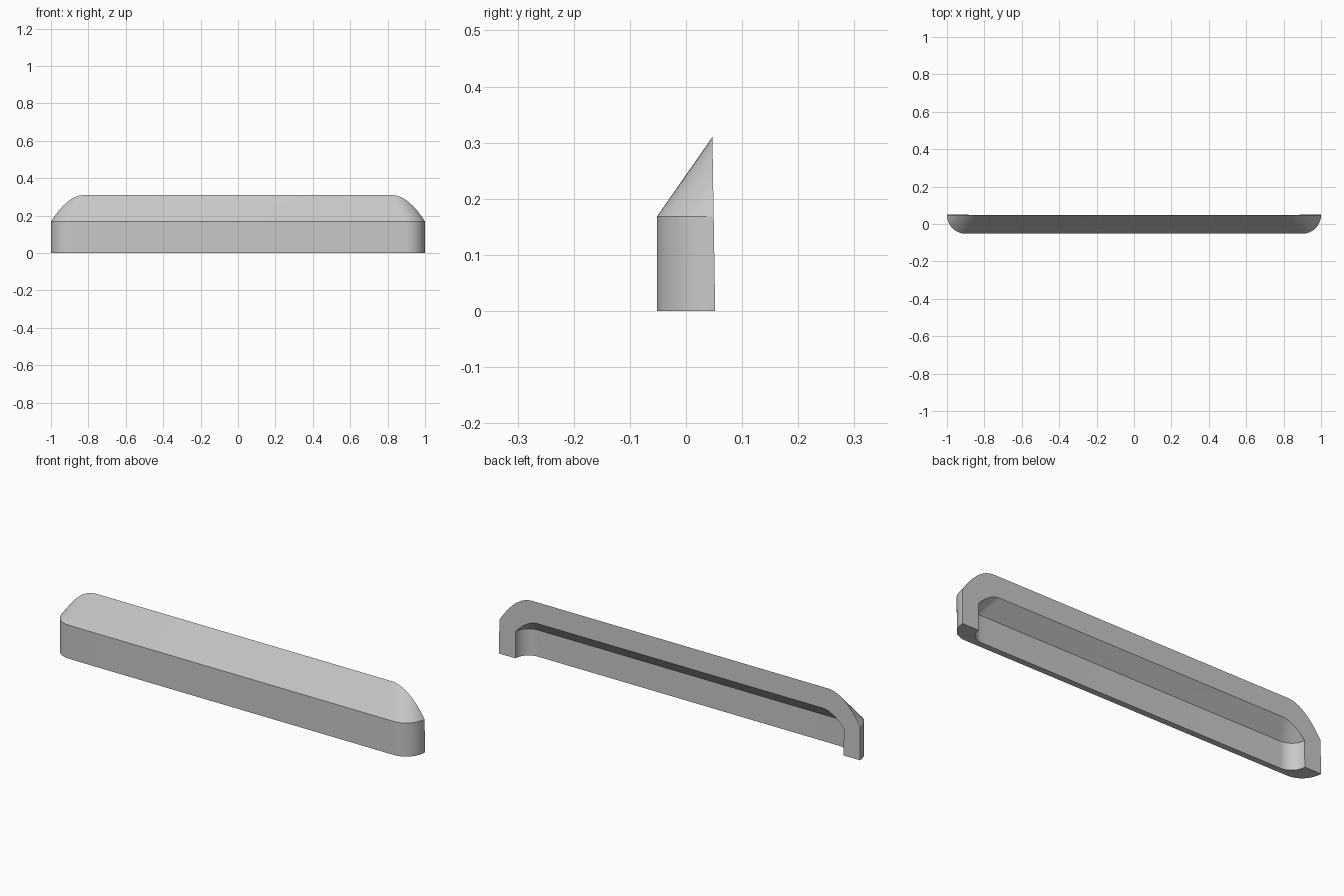
import bpy
import math

cube = bpy.data.objects.get("Cube")
if cube:
    bpy.data.objects.remove(cube, do_unlink=True)

STEPS = 14


def back_y(z):
    """Slightly leaning open back plane."""
    return 0.052 - 0.016 * z


def half_stations(end_x, corner_x, front_y, eave, top_x, top):
    """Bottom, eave and rim points from one end round the corner to the front."""
    rows = []
    for i in range(STEPS + 1):
        s = i / STEPS
        t = s * math.pi / 2
        x = corner_x + (end_x - corner_x) * math.cos(t)
        wall = [(x, back_y(z) - (back_y(z) - front_y) * math.sin(t), z)
                for z in (0, eave)]
        rim_z = top - (top - eave) * (1 - s) ** 2
        rim = (end_x + (top_x - end_x) * s, back_y(rim_z), rim_z)
        rows.append(wall + [rim])
    return rows


def skin(**shape):
    """Mirror the half so the skin runs from end to end."""
    half = half_stations(**shape)
    other = [[(-x, y, z) for x, y, z in row] for row in reversed(half)]
    return half + other


# Outer skin and recessed inner skin
outer = skin(end_x=1.0, corner_x=0.9, front_y=-0.052, eave=0.168, top_x=0.82, top=0.31)
inner = skin(end_x=0.91, corner_x=0.835, front_y=-0.022, eave=0.133, top_x=0.785, top=0.205)

verts, faces = [], []
for a, b in zip(outer, inner):
    verts += a + b

# Each station is a closed loop: outer bottom, eave, rim, then inner rim, eave, bottom
loop = (0, 1, 2, 5, 4, 3)
count = len(outer)
for i in range(count - 1):
    p, q = i * 6, (i + 1) * 6
    for k in range(6):
        m, n = loop[k], loop[(k + 1) % 6]
        faces.append((p + m, q + m, q + n, p + n))

# Close the two ends of the back rim
for i in (0, count - 1):
    faces.append([i * 6 + k for k in (0, 1, 4, 3)])

mesh = bpy.data.meshes.new("hollow_cover")
mesh.from_pydata(verts, [], faces)
cover = bpy.data.objects.new("hollow_cover", mesh)
bpy.context.collection.objects.link(cover)

# Weld coincident end points and make the normals face outward
bpy.context.view_layer.objects.active = cover
cover.select_set(True)
bpy.ops.object.mode_set(mode='EDIT')
bpy.ops.mesh.select_all(action='SELECT')
bpy.ops.mesh.remove_doubles(threshold=0.0001)
bpy.ops.mesh.normals_make_consistent(inside=False)
bpy.ops.object.mode_set(mode='OBJECT')
bpy.ops.object.shade_smooth_by_angle(angle=math.radians(25))

# Single grey finish
grey = bpy.data.materials.new("plain_grey")
grey.use_nodes = True
colour = (0.58, 0.58, 0.58, 1)
grey.diffuse_color = colour
grey.node_tree.nodes["Principled BSDF"].inputs["Base Color"].default_value = colour
mesh.materials.append(grey)
